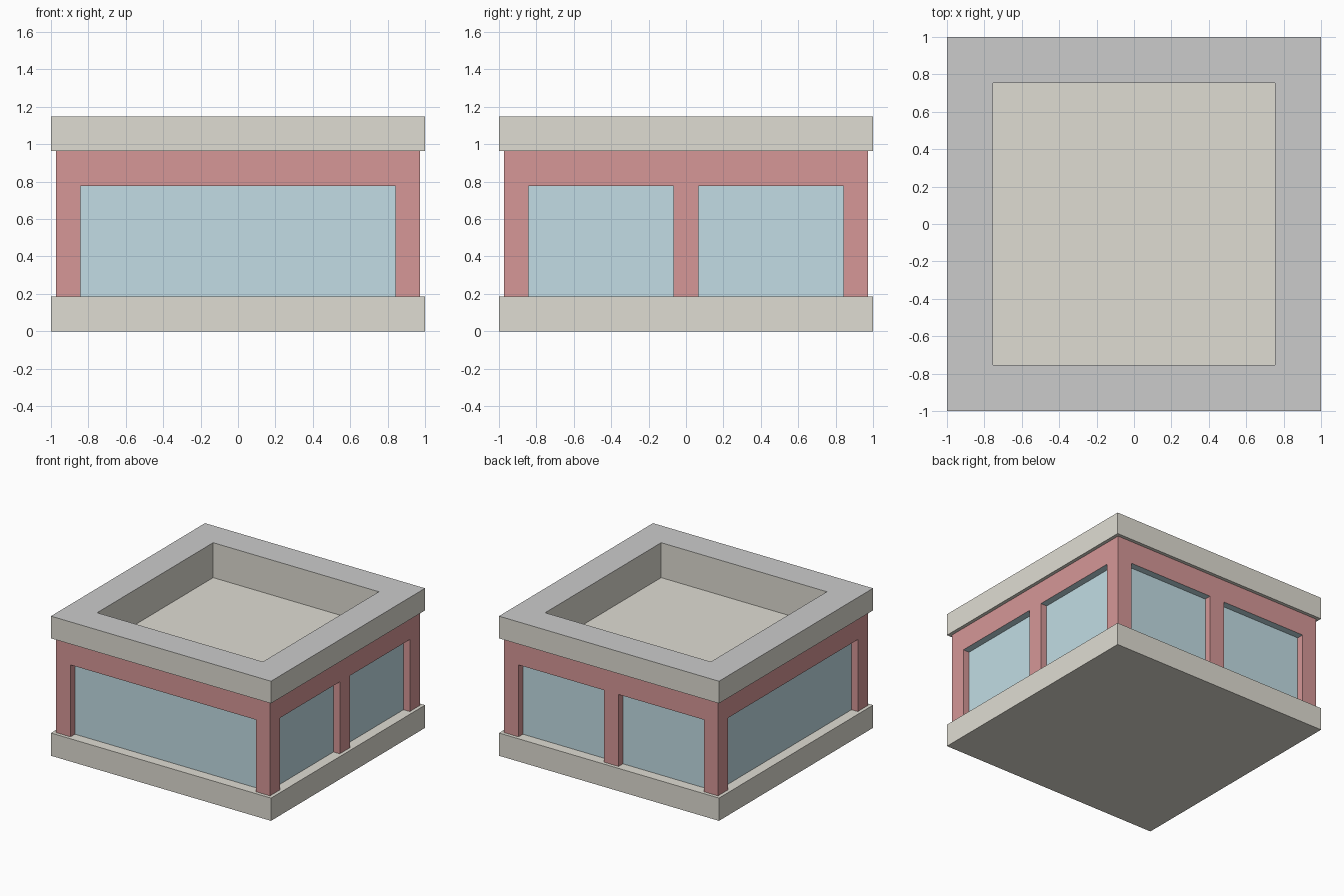
import bpy, bmesh

if "Cube" in bpy.data.objects:
    bpy.data.objects.remove(bpy.data.objects["Cube"])

def material(name, rgb):
    m = bpy.data.materials.new(name)
    m.diffuse_color = (*rgb, 1)
    m.use_nodes = True
    m.node_tree.nodes["Principled BSDF"].inputs["Base Color"].default_value = m.diffuse_color
    return m

BEIGE = material("beige_stone", (0.74, 0.72, 0.65))
RED = material("red_brick", (0.67, 0.31, 0.31))
BLUE = material("blue_glass", (0.54, 0.72, 0.78))

def finish(name, bm, mat):
    me = bpy.data.meshes.new(name)
    bm.to_mesh(me)
    bm.free()
    ob = bpy.data.objects.new(name, me)
    bpy.context.collection.objects.link(ob)
    if mat:
        me.materials.append(mat)
    return ob

def square_loft(name, profile, mat, cap_bottom=False, cap_top=False):
    """Joins square rings given as (half width, z)."""
    bm = bmesh.new()
    rings = [[bm.verts.new((sx * r, sy * r, z))
              for sx, sy in ((-1, -1), (1, -1), (1, 1), (-1, 1))] for r, z in profile]
    for a, b in zip(rings, rings[1:]):
        for i in range(4):
            j = (i + 1) % 4
            bm.faces.new((a[i], a[j], b[j], b[i]))
    if cap_bottom:
        bm.faces.new(rings[0][::-1])
    if cap_top:
        bm.faces.new(rings[-1])
    return finish(name, bm, mat)

def box(name, x, y, z, mat):
    bm = bmesh.new()
    bmesh.ops.create_cube(bm, size=1)
    for v in bm.verts:
        v.co = [lo + (c + 0.5) * (hi - lo) for c, (lo, hi) in zip(v.co, (x, y, z))]
    return finish(name, bm, mat)

BASE, HEAD, EAVE, TOP, FLOOR = 0.187, 0.778, 0.965, 1.147, 0.86
WALL, GLASS, JAMB = 0.972, 0.915, 0.842

# Foundation slab
square_loft("foundation", [(1, 0), (1, BASE)], BEIGE, True, True)

# Recessed glazing, lintel band and its glass-coloured underside
square_loft("glazing", [(GLASS, BASE), (GLASS, HEAD)], BLUE)
square_loft("lintel_soffit", [(GLASS, HEAD), (WALL, HEAD)], BLUE)
square_loft("lintel", [(WALL, HEAD), (WALL, EAVE)], RED)

# Corner pillars
for sx, xn in ((-1, "left"), (1, "right")):
    for sy, yn in ((-1, "front"), (1, "back")):
        xs = sorted((sx * JAMB, sx * WALL))
        ys = sorted((sy * JAMB, sy * WALL))
        box(f"{yn}_{xn}_pillar", xs, ys, (BASE, HEAD), RED)

# Middle pillars on the right and back only
box("right_middle_pillar", (JAMB, WALL), (-0.067, 0.067), (BASE, HEAD), RED)
box("back_middle_pillar", (-0.067, 0.067), (JAMB, WALL), (BASE, HEAD), RED)

# Roof: overhanging fascia, grey coping, sunken roof deck
square_loft("fascia", [(WALL, EAVE), (1, EAVE), (1, TOP)], BEIGE)
square_loft("coping", [(1, TOP), (0.753, TOP)], None)
square_loft("roof_deck", [(0.753, TOP), (0.753, FLOOR)], BEIGE, cap_top=True)
